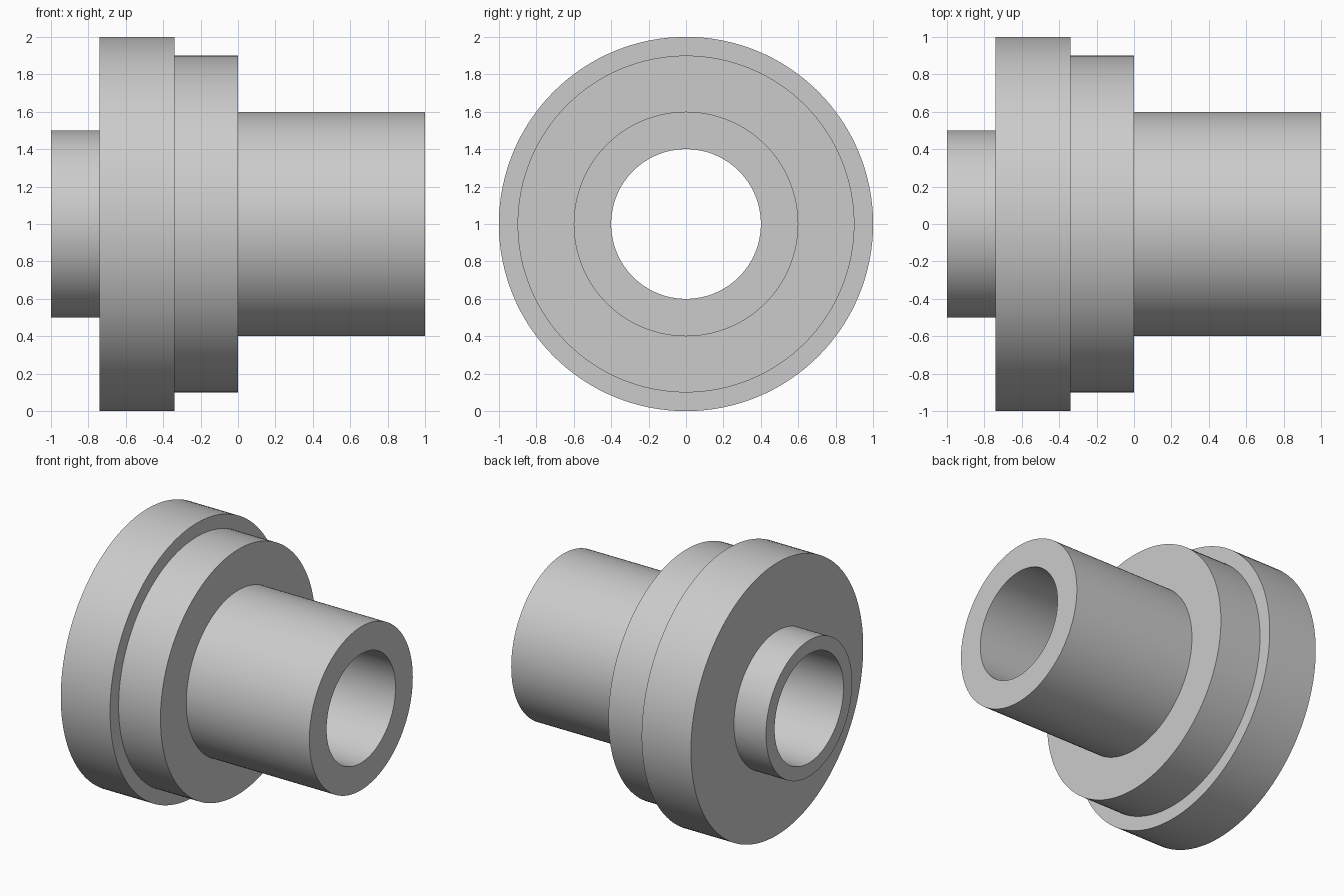
import bpy, bmesh
from math import sin, cos, tau, radians

old = bpy.data.objects.get("Cube")
if old:
    bpy.data.objects.remove(old, do_unlink=True)

SEGMENTS = 128
AXIS_Z = 1.0

grey = bpy.data.materials.new("light_grey")
grey.use_nodes = True
colour = (0.6, 0.6, 0.6, 1)
grey.diffuse_color = colour
grey.node_tree.nodes["Principled BSDF"].inputs["Base Color"].default_value = colour


def lathe(name, profile):
    """Spin a closed (x, radius) profile around the horizontal x axis."""
    bm = bmesh.new()
    rings = []
    for i in range(SEGMENTS):
        a = tau * i / SEGMENTS
        rings.append([bm.verts.new((x, r * cos(a), AXIS_Z + r * sin(a))) for x, r in profile])
    n = len(profile)
    for i in range(SEGMENTS):
        here, there = rings[i], rings[(i + 1) % SEGMENTS]
        for j in range(n):
            k = (j + 1) % n
            bm.faces.new((here[j], here[k], there[k], there[j]))
    bmesh.ops.recalc_face_normals(bm, faces=bm.faces)
    mesh = bpy.data.meshes.new(name)
    bm.to_mesh(mesh)
    bm.free()
    obj = bpy.data.objects.new(name, mesh)
    bpy.context.collection.objects.link(obj)
    mesh.materials.append(grey)
    bpy.ops.object.select_all(action="DESELECT")
    obj.select_set(True)
    bpy.context.view_layer.objects.active = obj
    bpy.ops.object.shade_smooth_by_angle(angle=radians(30))
    return obj


# Stepped bushing: short spigot, wide flange, shoulder and long sleeve, bored through
lathe("flanged_bushing", [
    (-1.0, 0.4), (-1.0, 0.5),       # spigot
    (-0.74, 0.5), (-0.74, 1.0),     # flange
    (-0.34, 1.0), (-0.34, 0.9),     # shoulder
    (0.0, 0.9), (0.0, 0.6),         # sleeve
    (1.0, 0.6), (1.0, 0.4),         # bore mouth
])
